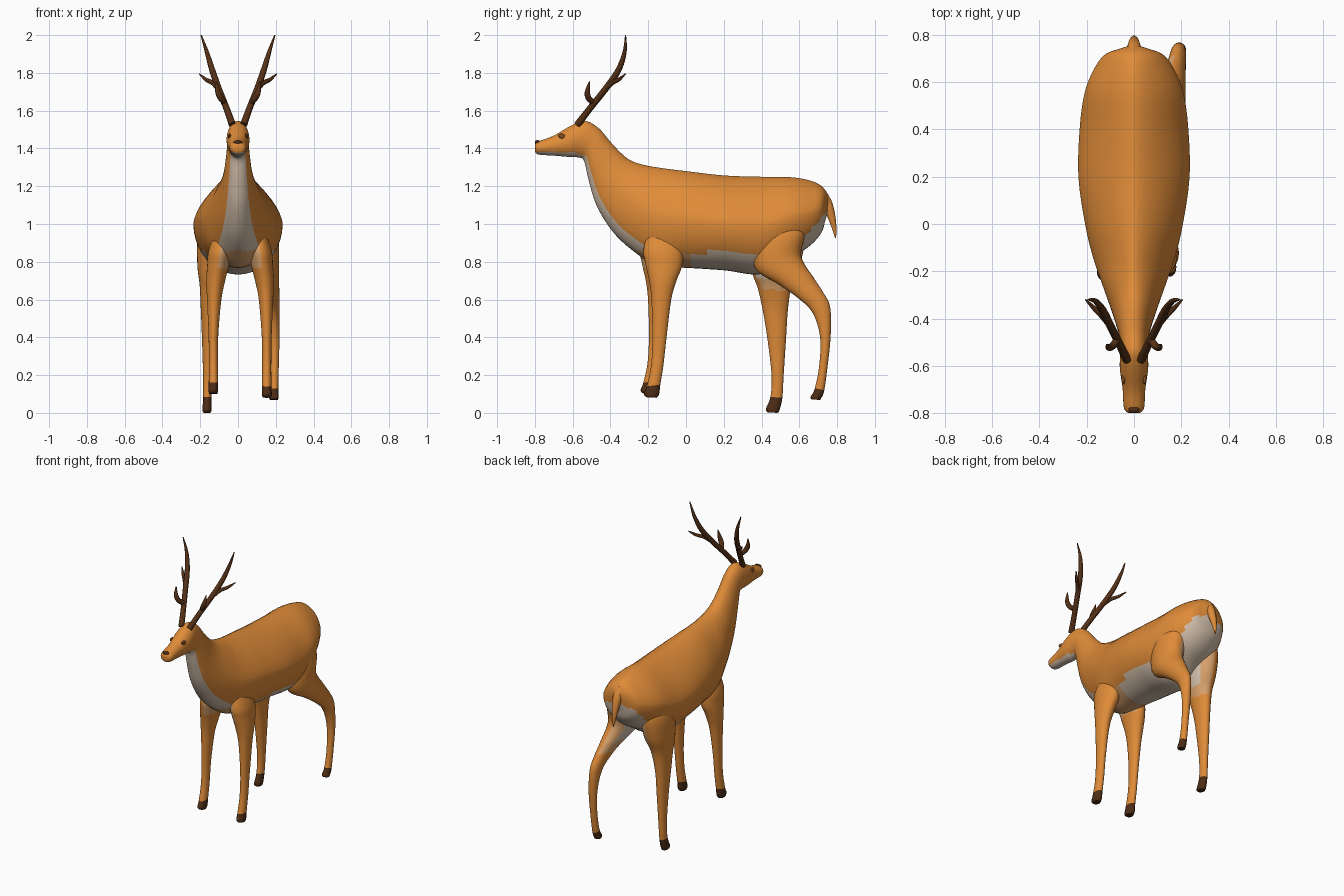
import bpy, bmesh, math
from mathutils import Vector

if "Cube" in bpy.data.objects:
    bpy.data.objects.remove(bpy.data.objects["Cube"])


def mat(name, r, g, b):
    m = bpy.data.materials.new(name)
    m.diffuse_color = (r, g, b, 1)
    m.use_nodes = True
    m.node_tree.nodes["Principled BSDF"].inputs["Base Color"].default_value = m.diffuse_color
    return m


ORANGE = mat("orange coat", 0.74, 0.26, 0.04)
CREAM = mat("pale cream fur", 0.66, 0.53, 0.41)
PEACH = mat("peach fur", 0.69, 0.36, 0.15)
HOOF = mat("dark hoof", 0.075, 0.026, 0.008)
ANTLER = mat("antler brown", 0.09, 0.03, 0.008)
EYE = mat("eye brown", 0.22, 0.07, 0.015)
COAT = [ORANGE, CREAM, PEACH, HOOF]


def smooth(ob, angle=50):
    bpy.ops.object.select_all(action='DESELECT')
    ob.select_set(True)
    bpy.context.view_layer.objects.active = ob
    bpy.ops.object.shade_smooth_by_angle(angle=math.radians(angle))


def spline(p0, p1, p2, p3, t):
    return [0.5 * (2 * b + (c - a) * t + (2 * a - 5 * b + 4 * c - d) * t * t
                   + (3 * b - a - 3 * c + d) * t ** 3)
            for a, b, c, d in zip(p0, p1, p2, p3)]


def loft(name, rings, rule, seg=40, steps=7):
    """Each ring spans edge points (y1,z1) and (y2,z2), with half width w at x = cx."""
    n = len(rings)
    dense = []
    for i in range(n - 1):
        q = [rings[max(0, min(n - 1, i + k))] for k in (-1, 0, 1, 2)]
        dense += [(spline(*q, s / steps), i) for s in range(steps)]
    dense.append((rings[-1], n - 2))
    bm = bmesh.new()
    loops, span = [], {}
    for (y1, z1, y2, z2, w, cx), k in dense:
        p = 2 - 0.5 * max(0, min(1, (w - 0.06) / 0.1))   # roof-like top when wide
        loop = []
        for j in range(seg):
            c, s = math.cos(math.tau * j / seg), math.sin(math.tau * j / seg)
            e = 2 / p if s > 0 else 1
            x = cx + w * math.copysign(abs(c) ** e, c)
            h = 0.5 + 0.5 * math.copysign(abs(s) ** e, s)
            loop.append(bm.verts.new((x, y2 + (y1 - y2) * h, z2 + (z1 - z2) * h)))
        loops.append(loop)
    for (a, b), (_, k) in zip(zip(loops, loops[1:]), dense):
        for j in range(seg):
            f = bm.faces.new((a[j], a[j - 1], b[j - 1], b[j]))
            span[f] = k
    span[bm.faces.new(loops[0])] = 0
    span[bm.faces.new(loops[-1])] = n - 2
    bmesh.ops.recalc_face_normals(bm, faces=bm.faces)
    for f in bm.faces:
        f.material_index = rule(f.calc_center_median(), f.normal, span[f])
    me = bpy.data.meshes.new(name)
    bm.to_mesh(me)
    bm.free()
    for m in COAT:
        me.materials.append(m)
    ob = bpy.data.objects.new(name, me)
    bpy.context.collection.objects.link(ob)
    smooth(ob)
    return ob


def tube(name, pts, material, side=1):
    """Tapered smooth tube through (x, y, z, radius) points."""
    cu = bpy.data.curves.new(name, 'CURVE')
    cu.dimensions = '3D'
    cu.bevel_depth = 1
    cu.bevel_resolution = 3
    cu.use_fill_caps = True
    sp = cu.splines.new('POLY')
    n = len(pts)
    dense = []
    for i in range(n - 1):
        q = [pts[max(0, min(n - 1, i + k))] for k in (-1, 0, 1, 2)]
        dense += [spline(*q, s / 5) for s in range(5)]
    dense.append(pts[-1])
    sp.points.add(len(dense) - 1)
    for p, (x, y, z, r) in zip(sp.points, dense):
        p.co = (x * side, y, z, 1)
        p.radius = r
    ob = bpy.data.objects.new(name, cu)
    bpy.context.collection.objects.link(ob)
    cu.materials.append(material)
    bpy.ops.object.select_all(action='DESELECT')
    ob.select_set(True)
    bpy.context.view_layer.objects.active = ob
    bpy.ops.object.convert(target='MESH')
    smooth(bpy.context.object)


def ball(name, loc, size, material, tilt=0):
    bpy.ops.mesh.primitive_uv_sphere_add(segments=20, ring_count=12, radius=1,
                                         location=loc, rotation=(tilt, 0, 0))
    ob = bpy.context.object
    ob.name = name
    ob.scale = size
    ob.data.materials.append(material)
    smooth(ob)


# Body, neck and head in one loft from rump to muzzle
def body_rule(c, n, k):
    if c.y > 0.57 and c.z < 1.06 - (0.74 - c.y) * 1.15:
        return 1                                        # rump patch
    if c.y < -0.5 and n.z < -0.6 and c.z < 1.42:
        return 1                                        # chin
    if c.y < -0.2 and c.z < 1.36 and n.dot(Vector((0, -0.8, -0.6))) > 0.62 and c.y > -0.56:
        return 1 if c.z > 0.86 else 2                   # throat and chest
    if -0.2 <= c.y < 0.02 and n.z < -0.65:
        return 2
    if 0.02 <= c.y < 0.57 and n.z < -0.6:
        return 1                                        # belly
    return 0


BODY = [(.757, 1.14, .747, 1.05, .02), (.745, 1.165, .738, 1.02, .06),
        (.715, 1.203, .715, .95, .125), (.65, 1.232, .65, .88, .172),
        (.55, 1.248, .55, .82, .21), (.4, 1.25, .4, .735, .23),
        (.2, 1.257, .2, .755, .235), (0, 1.28, 0, .768, .207),
        (-.12, 1.295, -.15, .775, .175), (-.22, 1.312, -.27, .85, .138),
        (-.29, 1.335, -.38, .95, .105), (-.34, 1.372, -.47, 1.09, .08),
        (-.40, 1.435, -.515, 1.23, .065), (-.46, 1.505, -.54, 1.335, .057),
        (-.53, 1.545, -.57, 1.352, .058), (-.60, 1.525, -.62, 1.355, .06),
        (-.70, 1.468, -.70, 1.362, .048), (-.77, 1.442, -.77, 1.366, .044),
        (-.793, 1.432, -.793, 1.374, .034), (-.80, 1.42, -.80, 1.388, .02)]
loft("body", [r + (0,) for r in BODY], body_rule)


# Legs: rings run from inside the body down to the hoof
def leg_rule(count, low, way):
    def rule(c, n, k):
        if k >= count - 3:
            return 3
        side = 1 if rule.x > 0 else -1
        if c.z > low and -side * n.x + 0.5 * way * n.y > 0.4:
            return 2 if c.z < low + 0.06 or way < 0 or n.y > 0.5 else 1
        return 0
    return rule


def leg(name, rings, low, way):
    rule = leg_rule(len(rings), low, way)
    rule.x = rings[0][5]
    loft(name, rings, rule, seg=28)


FRONT = [(-.20, .98, -.06, .96, .04, .10), (-.225, .86, -.02, .86, .06, .118),
         (-.215, .79, -.02, .78, .058, .127), (-.195, .70, -.05, .70, .05, .14),
         (-.183, .60, -.078, .60, .038, .148), (-.178, .40, -.103, .40, .026, .152),
         (-.185, .25, -.12, .25, .024, .152), (-.208, .14, -.136, .15, .025, .152),
         (-.222, .10, -.142, .10, .026, .153), (-.21, .083, -.155, .08, .022, .153)]
leg("front_leg_right", FRONT, .77, -1)
leg("front_leg_left", [(a - .018, b + (.02 if b < .5 else 0), c - .018, d + (.02 if d < .5 else 0),
                        w, .022 - x) for a, b, c, d, w, x in FRONT], .77, -1)

leg("hind_leg_right", [(.38, 1.02, .58, 1.06, .05, .12), (.35, .90, .63, .96, .085, .128),
                       (.37, .76, .61, .83, .08, .138), (.49, .68, .68, .71, .055, .163),
                       (.59, .61, .725, .64, .041, .178), (.67, .53, .763, .56, .033, .187),
                       (.71, .40, .766, .41, .027, .193), (.705, .25, .75, .25, .022, .194),
                       (.682, .13, .732, .12, .022, .192), (.66, .085, .717, .08, .025, .19),
                       (.665, .072, .71, .068, .021, .19)], .66, 1)
leg("hind_leg_left", [(.38, 1.02, .58, 1.06, .05, -.12), (.34, .90, .63, .95, .085, -.128),
                      (.35, .75, .61, .81, .08, -.135), (.38, .66, .562, .69, .056, -.147),
                      (.405, .55, .54, .55, .04, -.157), (.43, .40, .53, .40, .032, -.159),
                      (.453, .20, .517, .20, .024, -.161), (.447, .085, .51, .08, .022, -.163),
                      (.423, .02, .495, .015, .024, -.164), (.432, .003, .485, 0, .02, -.164)],
    .65, 1)

# Tail
tube("tail", [(0, .715, 1.17, .025), (0, .745, 1.11, .03), (0, .77, 1.04, .022),
              (0, .784, .98, .013), (0, .792, .925, .003)], ORANGE)

# Antlers, eyes
for s, tag in ((1, "right"), (-1, "left")):
    tube("antler_main_" + tag, [(.03, -.575, 1.525, .019), (.06, -.51, 1.61, .017),
                                (.10, -.43, 1.71, .017), (.135, -.36, 1.81, .016),
                                (.165, -.325, 1.91, .011), (.195, -.32, 2.0, .003)], ANTLER, s)
    tube("antler_branch_" + tag, [(.10, -.43, 1.71, .014), (.135, -.39, 1.747, .012),
                                  (.17, -.355, 1.765, .010), (.205, -.32, 1.795, .003)], ANTLER, s)
    tube("antler_brow_tine_" + tag, [(.068, -.485, 1.64, .014), (.09, -.515, 1.665, .016),
                                     (.107, -.522, 1.70, .014), (.115, -.51, 1.755, .003)], ANTLER, s)
    ball("eye_" + tag, (s * .045, -.655, 1.464), (.008, .023, .013), EYE, -.3)

# Nose
ball("nose", (0, -.786, 1.433), (.024, .014, .011), HOOF)
